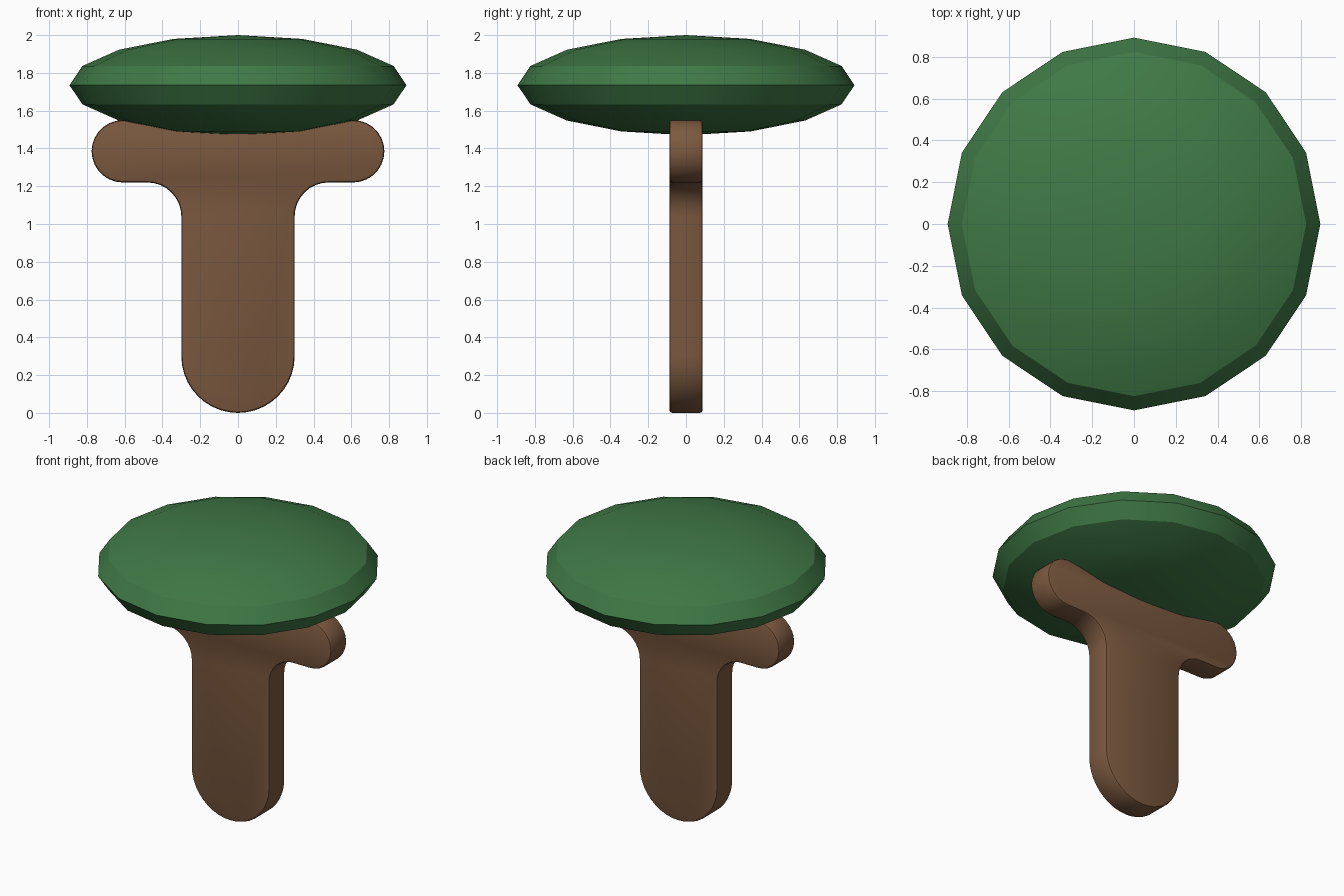
import bpy
import bmesh
from math import cos, sin, pi, radians

if "Cube" in bpy.data.objects:
    bpy.data.objects.remove(bpy.data.objects["Cube"])


def flat_material(name, rgb):
    mat = bpy.data.materials.new(name)
    mat.use_nodes = True
    mat.diffuse_color = (*rgb, 1)
    mat.node_tree.nodes["Principled BSDF"].inputs["Base Color"].default_value = (*rgb, 1)
    return mat


def arc(cx, cz, r, start, end, steps):
    angles = [radians(start + (end - start) * i / steps) for i in range(steps + 1)]
    return [(cx + r * cos(a), cz + r * sin(a)) for a in angles]


def smooth(obj, angle):
    bpy.ops.object.select_all(action='DESELECT')
    obj.select_set(True)
    bpy.context.view_layer.objects.active = obj
    bpy.ops.object.shade_smooth_by_angle(angle=radians(angle))


brown = flat_material("bark brown", (0.2, 0.1, 0.05))
green = flat_material("leaf green", (0.05, 0.19, 0.06))

# Trunk: flat T-shaped slab with rounded foot, filleted armpits and rounded arms
half = (arc(0, 0.3, 0.3, -90, 0, 10)
        + arc(0.48, 1.04, 0.18, 180, 90, 8)
        + arc(0.61, 1.385, 0.165, -90, 90, 14))
outline = half + [(-x, z) for x, z in reversed(half[1:])]

bm = bmesh.new()
depth = 0.088
face = bm.faces.new([bm.verts.new((x, -depth, z)) for x, z in outline])
sweep = bmesh.ops.extrude_face_region(bm, geom=[face])
moved = [v for v in sweep["geom"] if isinstance(v, bmesh.types.BMVert)]
bmesh.ops.translate(bm, verts=moved, vec=(0, 2 * depth, 0))
bmesh.ops.recalc_face_normals(bm, faces=bm.faces)

# Soft rim around both flat sides
rim = [e for e in bm.edges if abs(e.verts[0].co.y - e.verts[1].co.y) < 0.001]
bmesh.ops.bevel(bm, geom=rim, offset=0.015, segments=2, profile=0.5, affect='EDGES')
mesh = bpy.data.meshes.new("trunk")
bm.to_mesh(mesh)
bm.free()
mesh.materials.append(brown)
trunk = bpy.data.objects.new("trunk", mesh)
bpy.context.collection.objects.link(trunk)
smooth(trunk, 30)

# Canopy: flattened low-poly ball
bpy.ops.mesh.primitive_uv_sphere_add(segments=16, ring_count=8, radius=1, location=(0, 0, 1.735))
canopy = bpy.context.object
canopy.name = "canopy"
canopy.scale = (0.892, 0.892, 0.265)
bpy.ops.object.transform_apply(location=False, rotation=False, scale=True)
canopy.data.materials.append(green)
smooth(canopy, 30)
